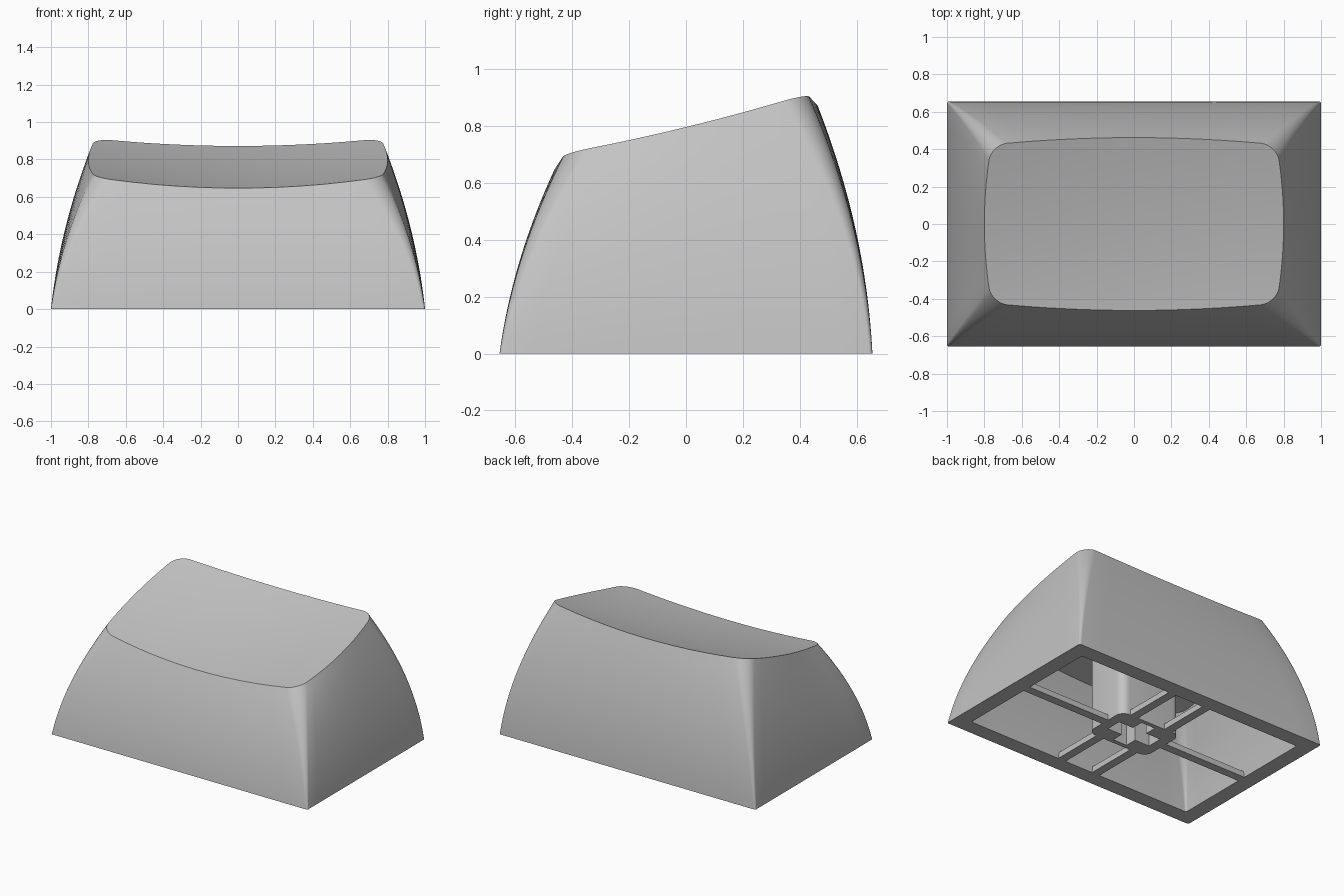
import bpy
import bmesh
from math import cos, sin, pi
from mathutils import Vector

if "Cube" in bpy.data.objects:
    bpy.data.objects.remove(bpy.data.objects["Cube"])

grey = bpy.data.materials.new("plain grey")
grey.use_nodes = True
grey.diffuse_color = (0.55, 0.55, 0.55, 1)
grey.node_tree.nodes["Principled BSDF"].inputs["Base Color"].default_value = grey.diffuse_color


def make_object(name, bm, smooth=False):
    bmesh.ops.recalc_face_normals(bm, faces=bm.faces)
    mesh = bpy.data.meshes.new(name)
    bm.to_mesh(mesh)
    bm.free()
    mesh.materials.append(grey)
    obj = bpy.data.objects.new(name, mesh)
    bpy.context.collection.objects.link(obj)
    if smooth:
        bpy.ops.object.select_all(action="DESELECT")
        obj.select_set(True)
        bpy.context.view_layer.objects.active = obj
        bpy.ops.object.shade_smooth_by_angle(angle=pi / 6)
    return obj


def outline(hx, hy, radius, bow=0.0, arc=8, side=12):
    """Rounded rectangle whose sides may bulge in the middle."""
    corners = []
    for q, (sx, sy) in enumerate([(1, 1), (-1, 1), (-1, -1), (1, -1)]):
        centre = Vector((sx * (hx - radius), sy * (hy - radius)))
        angles = [(q + i / arc) * pi / 2 for i in range(arc + 1)]
        corners.append([centre + radius * Vector((cos(a), sin(a))) for a in angles])
    points = []
    for q in range(4):
        points += corners[q]
        start, end = corners[q][-1], corners[(q + 1) % 4][0]
        points += [start.lerp(end, i / side) for i in range(1, side)]
    return [Vector((p.x * (1 - bow / hx * (p.y / hy) ** 2),
                    p.y * (1 - bow / hy * (p.x / hx) ** 2))) for p in points]


def dish(p, drop=0.0):
    """Height of the scooped, tilted top."""
    return 0.738 - drop + 0.09 * p.x ** 2 + 0.244 * p.y + 0.1 * p.y ** 2


def wall_rings(bottom, top, drop, steps):
    """Bulging wall from the bottom outline up to the edge of the dish."""
    rings = []
    for s in range(steps + 1):
        t = s / steps
        ring = []
        for b, p in zip(bottom, top):
            fx = 0.43 * t + 0.57 * t * t
            k = 0.23 if p.y > 0 else 0.45
            fy = k * t + (1 - k) * t * t
            ring.append((b.x + (p.x - b.x) * fx, b.y + (p.y - b.y) * fy, t * dish(p, drop)))
        rings.append(ring)
    return rings


def dish_rings(top, drop, steps):
    """Concentric rings from the dish edge towards its middle."""
    rings = []
    for s in range(steps - 1, 0, -1):
        scaled = [p * s / steps for p in top]
        rings.append([(p.x, p.y, dish(p, drop)) for p in scaled])
    return rings


# Hollow shell: one chain of rings from the inner roof, round the rim, to the top
ROOF = 0.16
top_edge = outline(0.8, 0.462, 0.09, bow=0.038)
roof_edge = outline(0.69, 0.37, 0.07, bow=0.02)
outside = wall_rings(outline(1, 0.655, 0.012), top_edge, 0, 16) + dish_rings(top_edge, 0, 10)
inside = wall_rings(outline(0.89, 0.546, 0.012), roof_edge, ROOF, 8) + dish_rings(roof_edge, ROOF, 6)
bm = bmesh.new()
loops = [[bm.verts.new(c) for c in ring] for ring in inside[::-1] + outside]
count = len(top_edge)
for low, high in zip(loops, loops[1:]):
    for i in range(count):
        j = (i + 1) % count
        bm.faces.new((low[i], low[j], high[j], high[i]))
for ring, drop in ((loops[0], ROOF), (loops[-1], 0)):
    middle = bm.verts.new((0, 0, dish(Vector((0, 0)), drop)))
    for i in range(count):
        bm.faces.new((ring[i], ring[(i + 1) % count], middle))
make_object("cap_shell", bm, smooth=True)


def prism(points, z0, z1):
    bm = bmesh.new()
    face = bm.faces.new([bm.verts.new((x, y, z0)) for x, y in points])
    grown = bmesh.ops.extrude_face_region(bm, geom=[face])["geom"]
    verts = [g for g in grown if isinstance(g, bmesh.types.BMVert)]
    bmesh.ops.translate(bm, verts=verts, vec=(0, 0, z1 - z0))
    return bm


# Rounded stem under the top, with a cross-shaped socket
stem = make_object("stem", prism(outline(0.24, 0.17, 0.06, side=1), 0, 0.63), smooth=True)
w, ax, ay = 0.055, 0.17, 0.14
cross = [(ax, -w), (ax, w), (w, w), (w, ay), (-w, ay), (-w, w),
         (-ax, w), (-ax, -w), (-w, -w), (-w, -ay), (w, -ay), (w, -w)]
cutter = make_object("socket_cutter", prism(cross, -0.1, 0.5))
cut = stem.modifiers.new("socket", "BOOLEAN")
cut.operation = "DIFFERENCE"
cut.solver = "EXACT"
cut.object = cutter
# Bake the cut so the helper can go
bpy.context.view_layer.update()
baked = bpy.data.meshes.new_from_object(stem.evaluated_get(bpy.context.evaluated_depsgraph_get()))
stem.modifiers.clear()
stem.data = baked
bpy.data.objects.remove(cutter)


# Thin ribs, flush with the rim, joining the stem to the walls
def rib(name, x0, x1, y0, y1):
    make_object(name, prism([(x0, y0), (x1, y0), (x1, y1), (x0, y1)], 0, 0.04))


for side, sx in (("left", 1), ("right", -1)):
    rib(side + "_long_rib", sx * 0.22, sx * 0.92, -0.03, 0.03)
    for end, sy in (("back", 1), ("front", -1)):
        rib(f"{end}_{side}_short_rib", sx * 0.11, sx * 0.17, sy * 0.15, sy * 0.58)
